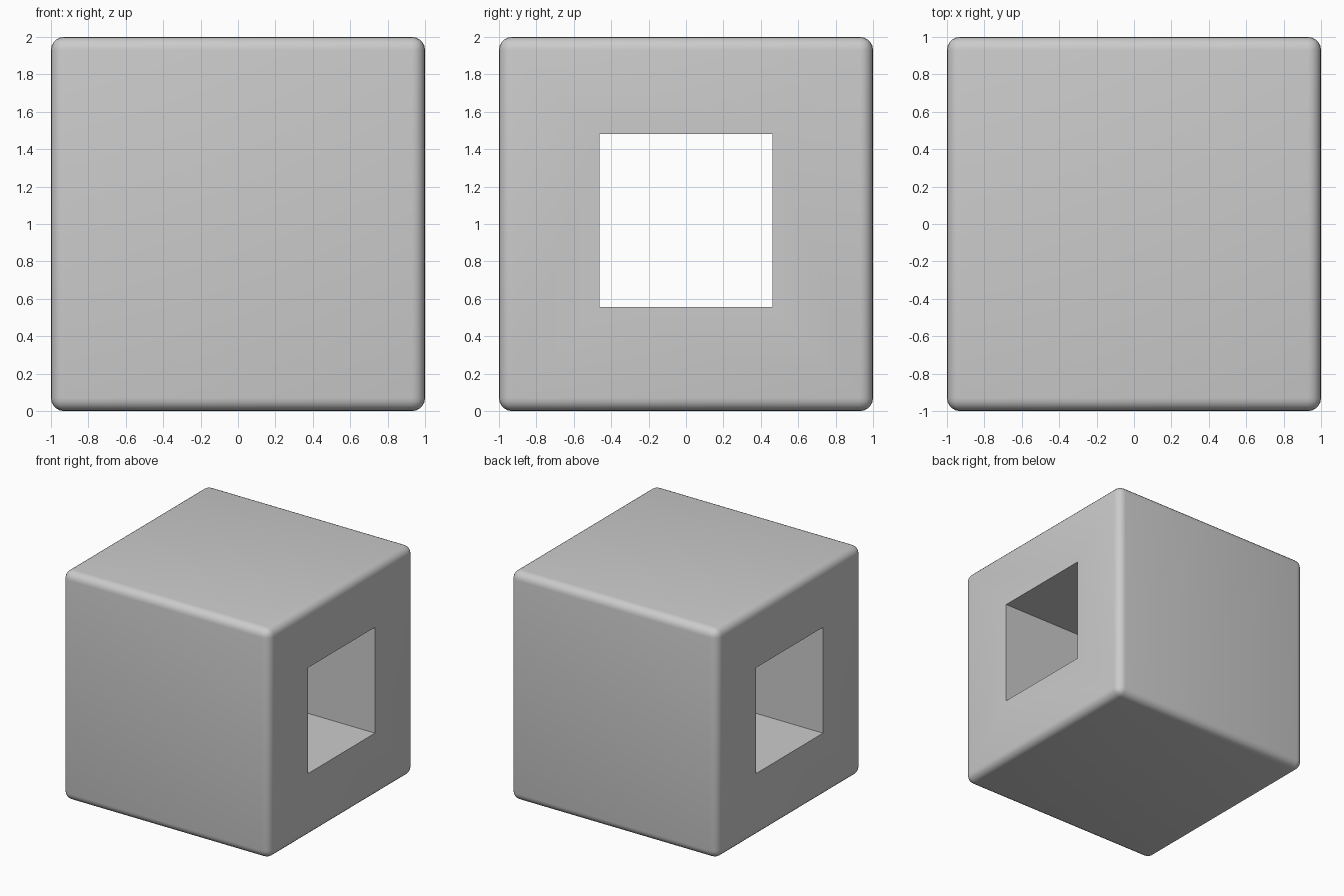
import bpy

if "Cube" in bpy.data.objects:
    bpy.data.objects.remove(bpy.data.objects["Cube"])

# Rounded cube body
bpy.ops.mesh.primitive_cube_add(size=2, location=(0, 0, 1))
body = bpy.context.object
body.name = "rounded_block"
bevel = body.modifiers.new("rounded_edges", 'BEVEL')
bevel.width = 0.07
bevel.segments = 5
bevel.limit_method = 'NONE'

# Square tunnel running through from side to side
bpy.ops.mesh.primitive_cube_add(size=1, location=(0, 0, 1.019))
cutter = bpy.context.object
cutter.name = "tunnel_cutter"
cutter.scale = (3, 0.924, 0.924)
cutter.hide_render = True
cutter.display_type = 'WIRE'

cut = body.modifiers.new("tunnel", 'BOOLEAN')
cut.operation = 'DIFFERENCE'
cut.solver = 'EXACT'
cut.object = cutter

# Apply modifiers, drop the cutter, smooth the rounded edges only
bpy.ops.object.select_all(action='DESELECT')
body.select_set(True)
bpy.context.view_layer.objects.active = body
for name in [m.name for m in body.modifiers]:
    bpy.ops.object.modifier_apply(modifier=name)
bpy.data.objects.remove(cutter, do_unlink=True)
bpy.ops.object.shade_smooth_by_angle()
